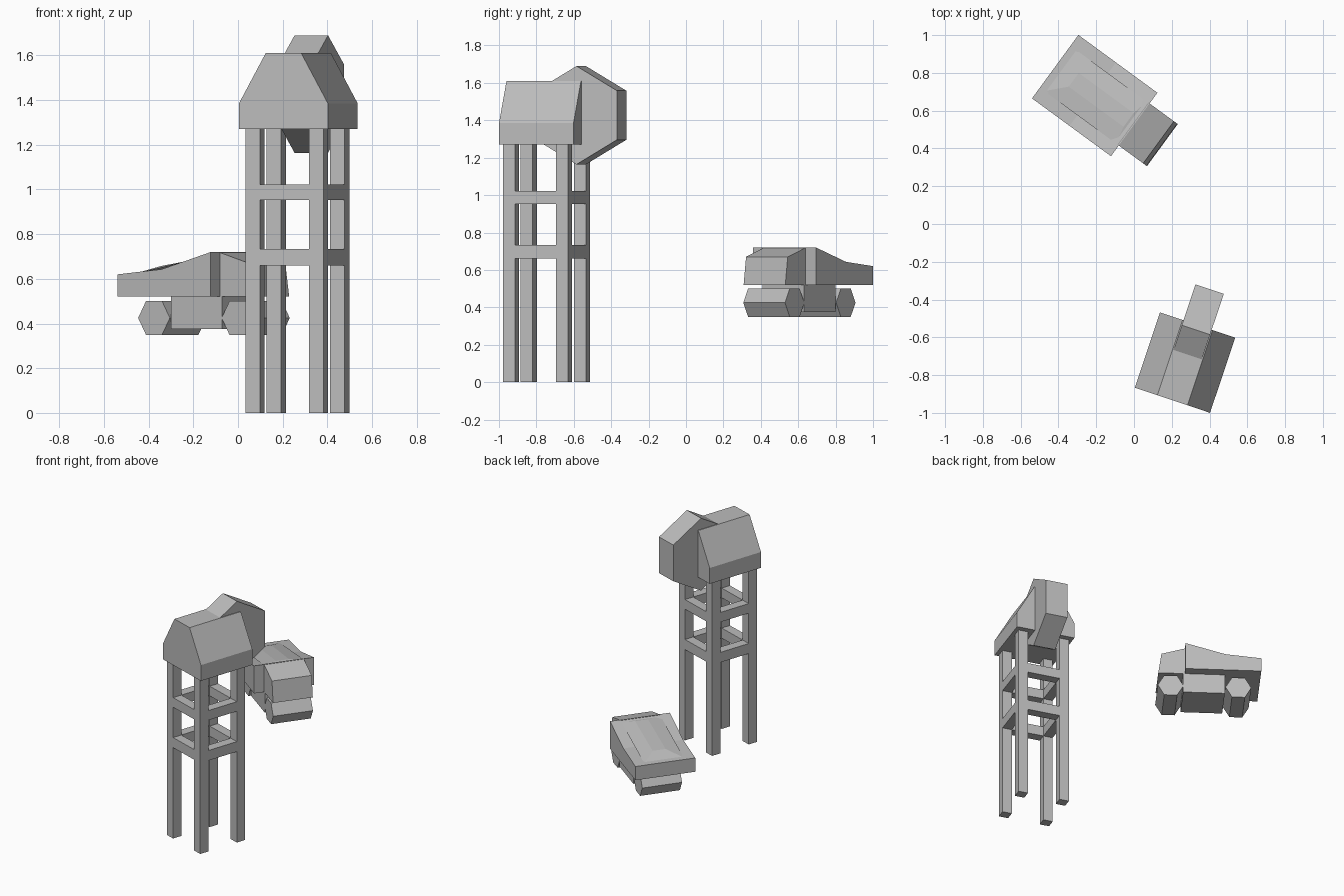
import bpy
import bmesh
import math
from mathutils import Matrix, Vector

cube = bpy.data.objects.get("Cube")
if cube:
    bpy.data.objects.remove(cube, do_unlink=True)

grey = bpy.data.materials.new("plain_grey")
grey.use_nodes = True
grey.diffuse_color = (0.5, 0.5, 0.5, 1)
grey.node_tree.nodes["Principled BSDF"].inputs["Base Color"].default_value = grey.diffuse_color


def frame(x, y, degrees):
    return Matrix.Translation((x, y, 0)) @ Matrix.Rotation(math.radians(degrees), 4, 'Z')


def finish(name, bm, place):
    bmesh.ops.recalc_face_normals(bm, faces=bm.faces)
    mesh = bpy.data.meshes.new(name)
    bm.to_mesh(mesh)
    bm.free()
    mesh.materials.append(grey)
    obj = bpy.data.objects.new(name, mesh)
    obj.matrix_world = place
    bpy.context.collection.objects.link(obj)
    return obj


def prism(name, profile, start, end, place, along='Y'):
    """Extrude a side profile along the local Y or X axis."""
    def point(a, z, t):
        return Vector((a, t, z)) if along == 'Y' else Vector((t, a, z))
    bm = bmesh.new()
    face = bm.faces.new([bm.verts.new(point(a, z, start)) for a, z in profile])
    moved = bmesh.ops.extrude_face_region(bm, geom=[face])["geom"]
    bmesh.ops.translate(bm, vec=point(0, 0, end - start),
                        verts=[v for v in moved if isinstance(v, bmesh.types.BMVert)])
    return finish(name, bm, place)


def box(name, x0, x1, y0, y1, z0, z1, place):
    return prism(name, [(x0, z0), (x1, z0), (x1, z1), (x0, z1)], y0, y1, place)


def hexagon(cx, cz, radius, turn):
    angles = [math.radians(turn + 60 * i) for i in range(6)]
    return [(cx + radius * math.cos(a), cz + radius * math.sin(a)) for a in angles]


# Tower head: gabled housing with a flat ridge, and a hexagonal drum behind
tower = frame(0.27, -0.734, -18.5)
roof = [(-0.21, 1.27), (0.21, 1.27), (0.21, 1.385),
        (0.084, 1.61), (-0.084, 1.61), (-0.21, 1.385)]
prism("tower_head", roof, -0.21, 0.21, tower)
prism("rear_drum", hexagon(0.183, 1.427, 0.263, 30), -0.079, 0.079, tower, along='X')

# Four legs joined by two rings of beams
stand = tower @ Matrix.Translation((0, -0.013, 0))
spread, half = 0.15, 0.034
for sx, side in ((-1, "right"), (1, "left")):
    for sy, end in ((-1, "front"), (1, "back")):
        x, y = sx * spread, sy * spread
        box(f"{end}_{side}_leg", x - half, x + half, y - half, y + half, 0, 1.28, stand)
inner = spread - half
for level, z0, z1 in (("lower", 0.66, 0.733), ("upper", 0.953, 1.023)):
    for s, a, b in ((-1, "front", "right"), (1, "back", "left")):
        lo, hi = s * spread - half, s * spread + half
        box(f"{level}_{a}_beam", -inner, inner, lo, hi, z0, z1, stand)
        box(f"{level}_{b}_beam", lo, hi, -inner, inner, z0, z1, stand)

# Vehicle body: wedge hull with a narrower cab at its tall end
car = frame(-0.54, 0.665, -36.2)
width, inset = 0.416, 0.07
hull = [(0, 0.52), (0.518, 0.52), (0.518, 0.72), (0.246, 0.643), (0, 0.62)]
prism("vehicle_hull", hull, 0, width, car)
cab = [(0.51, 0.52), (0.70, 0.52), (0.678, 0.67), (0.51, 0.72)]
prism("vehicle_cab", cab, inset, width - inset, car)

# Low raised deck panel with sloping sides
bm = bmesh.new()
base = [(0.03, 0.07, 0.62), (0.5, 0.07, 0.712), (0.5, 0.345, 0.712), (0.03, 0.345, 0.62)]
top = [(0.12, 0.165, 0.657), (0.48, 0.165, 0.714), (0.48, 0.255, 0.714), (0.12, 0.255, 0.657)]
lower = [bm.verts.new(p) for p in base]
upper = [bm.verts.new(p) for p in top]
bm.faces.new(lower)
bm.faces.new(upper)
for i in range(4):
    j = (i + 1) % 4
    bm.faces.new((lower[i], lower[j], upper[j], upper[i]))
finish("deck_panel", bm, car)

# Undercarriage: central block and two hexagonal rollers
box("chassis_block", 0.245, 0.53, inset, width - inset, 0.375, 0.53, car)
for name, x in (("rear_roller", 0.152), ("front_roller", 0.615)):
    prism(name, hexagon(x, 0.425, 0.088, 0), inset, width - inset, car)
